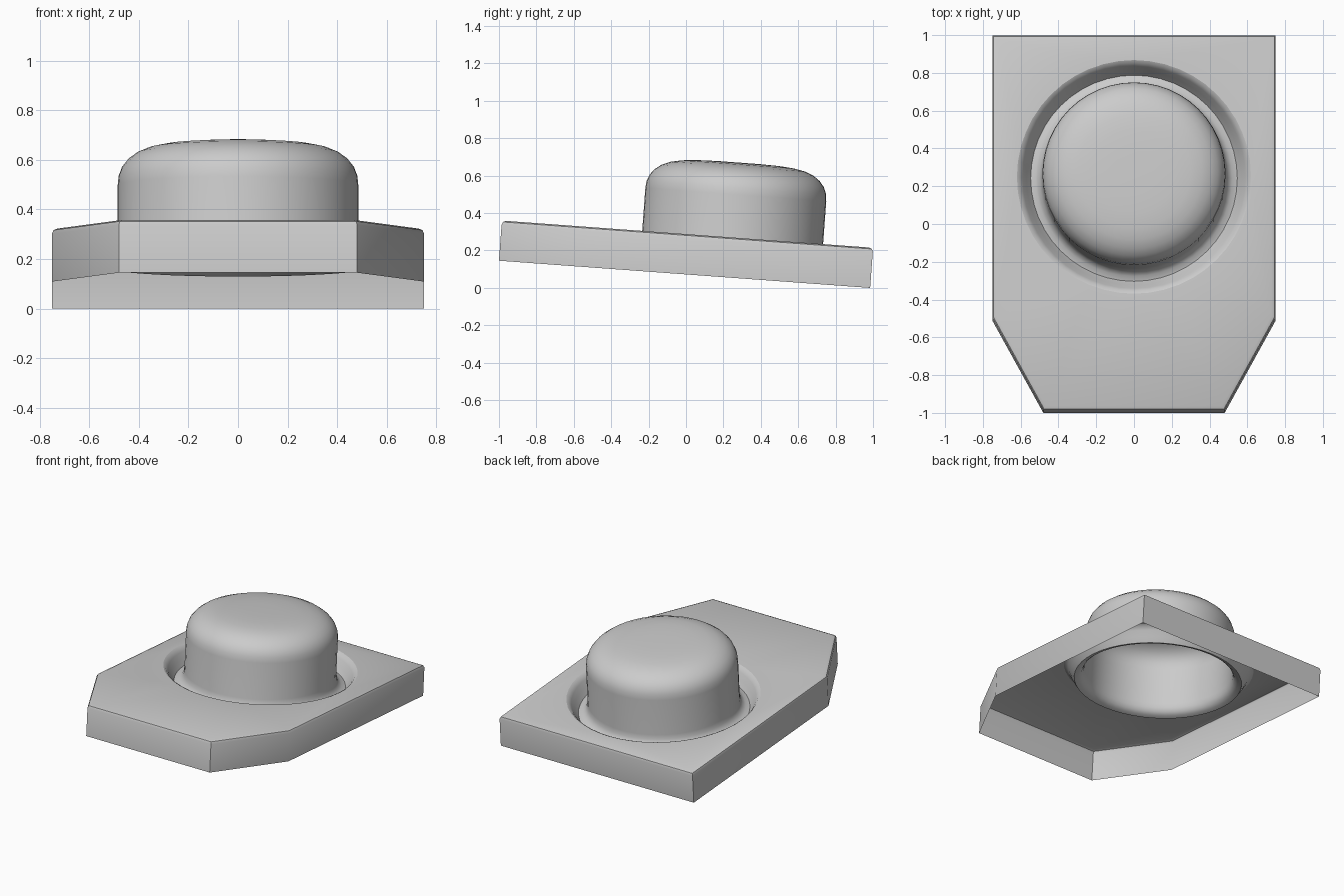
import bpy, bmesh, math

if "Cube" in bpy.data.objects:
    bpy.data.objects.remove(bpy.data.objects["Cube"])

SEG = 48
TILT = math.radians(-4.19)
CENTRE_Y = 0.242          # button axis in the plate's own plane
GROOVE_R = 0.62


def ring(bm, points):
    return [bm.verts.new(p) for p in points]


def circle(bm, r, z):
    return ring(bm, [(r * math.cos(2 * math.pi * i / SEG),
                      CENTRE_Y + r * math.sin(2 * math.pi * i / SEG), z) for i in range(SEG)])


def skin(bm, loops):
    for a, b in zip(loops, loops[1:]):
        n = len(a)
        for i in range(n):
            j = (i + 1) % n
            bm.faces.new((a[i], a[j], b[j], b[i]))


def finish(bm, name, angle):
    mesh = bpy.data.meshes.new(name)
    bm.to_mesh(mesh)
    bm.free()
    obj = bpy.data.objects.new(name, mesh)
    bpy.context.collection.objects.link(obj)
    # the whole model leans towards the back
    obj.rotation_euler.x = TILT
    obj.location = (0, 0.008, 0.287)
    bpy.ops.object.select_all(action='DESELECT')
    obj.select_set(True)
    bpy.context.view_layer.objects.active = obj
    bpy.ops.object.shade_smooth_by_angle(angle=math.radians(angle))
    return obj


# Base plate: open-bottomed skirt, rounded top edge, round opening
half = [(0.48, -0.995), (0.75, -0.505), (0.75, 0.995)]
outline = half + [(-x, y) for x, y in reversed(half)]
bm = bmesh.new()
loops = []
for inset, z in [(0, -0.215), (0, -0.022), (0.006, -0.007), (0.022, 0)]:
    loops.append(ring(bm, [(x * (1 - inset / 0.75), y * (1 - inset), z) for x, y in outline]))
skin(bm, loops)
hole = circle(bm, GROOVE_R, 0)
hole_edges = [bm.edges.new((hole[i], hole[(i + 1) % SEG])) for i in range(SEG)]
rim = loops[-1]
rim_edges = [bm.edges.get((rim[i], rim[(i + 1) % len(rim)])) for i in range(len(rim))]
res = bmesh.ops.triangle_fill(bm, edges=rim_edges + hole_edges, use_beauty=True)
for f in [g for g in res['geom'] if isinstance(g, bmesh.types.BMFace)]:
    f.normal_update()
    if f.normal.z < 0:
        f.normal_flip()
finish(bm, "base_plate", 40)

# Button and surrounding groove: one thin turned shell, hollow from below
profile = [(GROOVE_R, 0), (0.605, -0.008), (0.59, -0.028), (0.57, -0.065), (0.547, -0.10),
           (0.52, -0.092), (0.50, -0.075), (0.489, -0.05), (0.485, -0.02),
           (0.485, 0.23), (0.481, 0.268), (0.467, 0.304), (0.443, 0.334), (0.408, 0.36),
           (0.36, 0.38), (0.30, 0.392), (0.22, 0.399), (0.11, 0.402)]
bm = bmesh.new()
loops = [circle(bm, r, z) for r, z in profile]
skin(bm, loops)
bm.faces.new(loops[-1])
finish(bm, "button_and_groove", 50)
